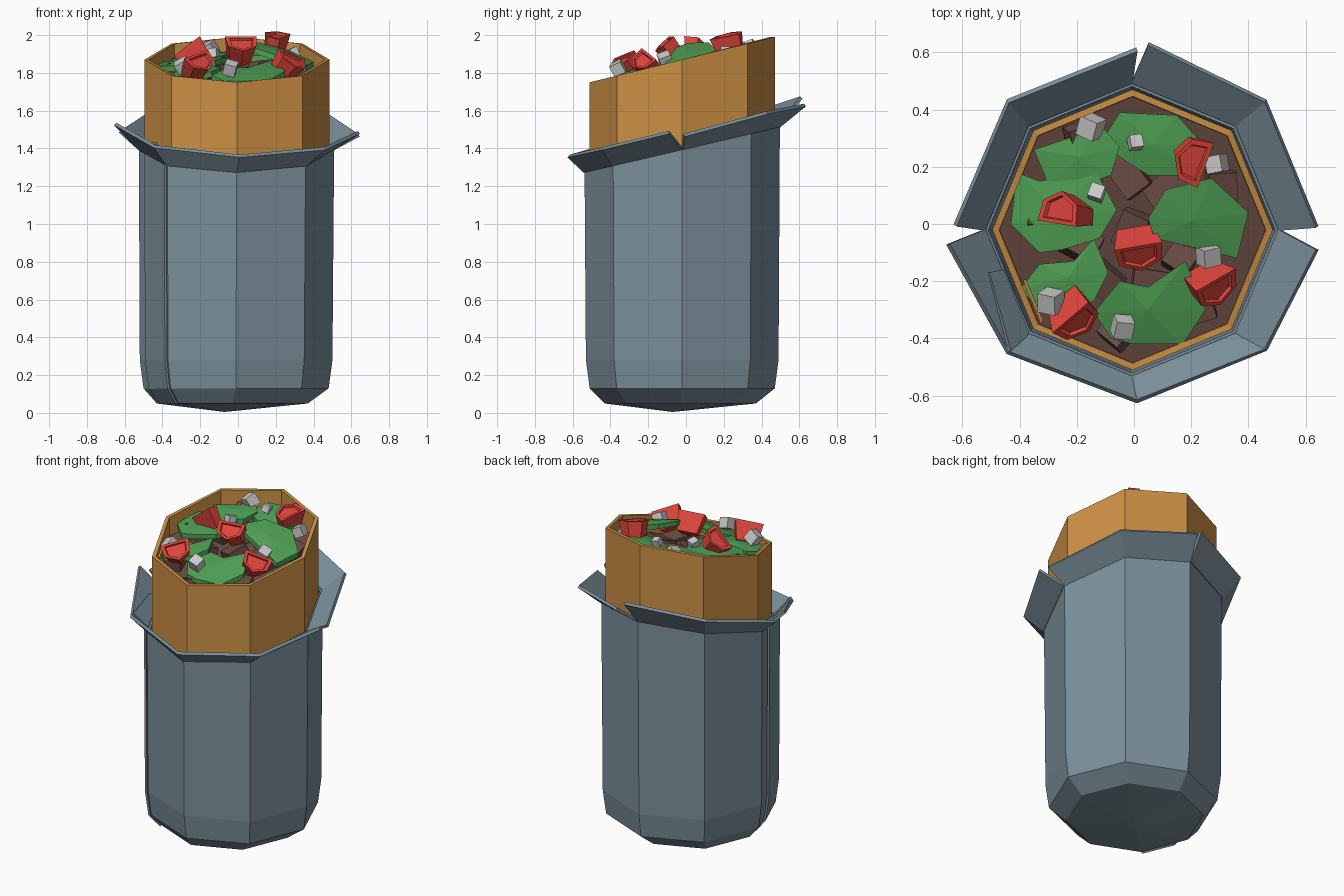
import bpy, bmesh, random
from math import sin, cos, pi, radians
from mathutils import Vector, Matrix, Euler

if "Cube" in bpy.data.objects:
    bpy.data.objects.remove(bpy.data.objects["Cube"])

random.seed(4)
CX, CY = -0.005, -0.02


def material(name, rgb):
    m = bpy.data.materials.new(name)
    m.diffuse_color = (*rgb, 1)
    m.use_nodes = True
    m.node_tree.nodes["Principled BSDF"].inputs["Base Color"].default_value = m.diffuse_color
    return m


PAPER = material("paper", (0.20, 0.28, 0.33))
BREAD = material("bread", (0.61, 0.28, 0.06))
MEAT = material("meat", (0.14, 0.07, 0.055))
GREEN = material("green", (0.08, 0.36, 0.09))
RED = material("red", (0.75, 0.06, 0.045))
WHITE = material("white", (0.55, 0.55, 0.55))


def build(name, verts, faces, mat, thickness=0, offset=-1):
    me = bpy.data.meshes.new(name)
    me.from_pydata([tuple(v) for v in verts], [], faces)
    bm = bmesh.new()
    bm.from_mesh(me)
    bmesh.ops.recalc_face_normals(bm, faces=bm.faces)
    bm.to_mesh(me)
    bm.free()
    me.materials.append(mat)
    ob = bpy.data.objects.new(name, me)
    bpy.context.collection.objects.link(ob)
    if thickness:
        s = ob.modifiers.new("thickness", 'SOLIDIFY')
        s.thickness, s.offset, s.use_even_offset = thickness, offset, True
    return ob


def ring(r, height, cx=CX, cy=CY):
    """Octagon whose height is a function of y."""
    pts = [(cx + r * cos(i * pi / 4), cy + r * sin(i * pi / 4)) for i in range(8)]
    return [Vector((x, y, height(y))) for x, y in pts]


def loft(rings):
    n = len(rings[0])
    return [(k * n + i, k * n + (i + 1) % n, (k + 1) * n + (i + 1) % n, (k + 1) * n + i)
            for k in range(len(rings) - 1) for i in range(n)]


def strip(n):
    return [(i, i + 1, n + i + 1, n + i) for i in range(n - 1)]


def rim_z(y):
    return 1.875 + 0.245 * y


def paper_z(y):
    return 1.405 + 0.235 * y


# Paper sleeve: tapered octagon closed at the bottom, slanted top
rings = [ring(0.40, lambda y: 0.05, -0.03, -0.03), ring(0.49, lambda y: 0.13, -0.01),
         ring(0.51, lambda y: 0.28, -0.01), ring(0.517, paper_z, -0.008)]
verts = [v for r in rings for v in r] + [Vector((-0.07, -0.07, 0.005))]
faces = loft(rings) + [(i, (i + 1) % 8, 32) for i in range(8)]
build("paper_sleeve", verts, faces, PAPER, 0.015)

# Overlapping seam of the paper at the front left
a, b = [], []
for r in rings:
    out = Vector((cos(pi * 1.125), sin(pi * 1.125), 0)) * 0.012
    a.append(r[5] + out)
    b.append(r[5].lerp(r[4], 0.7) + out)
build("paper_seam", a + b, strip(4), PAPER, 0.012, 0)

# Folded-out paper flaps
top = rings[-1]
flaps = {
    "front_flap": (4, [(-0.65, -0.07, 1.53), (-0.44, -0.45, 1.41), (0.01, -0.62, 1.36),
                       (0.46, -0.44, 1.40), (0.64, -0.09, 1.485)]),
    "back_right_flap": (0, [(0.64, -0.01, 1.47), (0.46, 0.43, 1.59), (0.05, 0.63, 1.63)]),
    "back_left_flap": (2, [(0.01, 0.61, 1.67), (-0.44, 0.43, 1.61), (-0.625, -0.005, 1.49)]),
}
for name, (start, outer) in flaps.items():
    n = len(outer)
    inner = [top[(start + i) % 8] for i in range(n)]
    build(name, inner + outer, strip(n), PAPER, 0.018, 0)
build("seam_flap", [(-0.51, -0.17, 1.43), (-0.435, -0.445, 1.425),
                    (-0.37, -0.385, 1.33), (-0.46, -0.16, 1.39)], [(0, 1, 2, 3)], PAPER, 0.015, 0)

# Flatbread tube
rings = [ring(0.46, lambda y: 0.3), ring(0.49, lambda y: 1.2), ring(0.49, rim_z)]
build("flatbread", [v for r in rings for v in r], loft(rings), BREAD, 0.022)
edge = [rings[2][5].lerp(rings[2][4], t) * 1 for t in (0.02, 0.45)]
edge = [Vector((p.x + 0.033, p.y + 0.016, p.z - 0.01)) for p in edge]
build("flatbread_inner_end", edge + [p - Vector((0, 0, 0.2)) for p in edge],
      [(0, 1, 3, 2)], BREAD, 0.012, 0)

# Meat filling: slanted base and rough chunks
build("meat_base", ring(0.465, lambda y: rim_z(y) - 0.12), [tuple(range(8))], MEAT)
spots = [(0, 0, 0)] + [(0.2 + 0.14 * (i % 2), i * 2 * pi / 15, i) for i in range(15)]
bm = bmesh.new()
for r, ang, i in spots:
    x, y = CX + r * cos(ang), CY + r * sin(ang)
    rot = Euler((random.uniform(-.4, .4), random.uniform(-.4, .4), random.uniform(0, 3)))
    mat = (Matrix.Translation((x, y, rim_z(y) - 0.10)) @ rot.to_matrix().to_4x4()
           @ Matrix.Diagonal((random.uniform(.12, .17), .10, .07, 1)))
    bmesh.ops.create_cube(bm, size=1, matrix=mat)
me = bpy.data.meshes.new("meat_chunks")
bm.to_mesh(me)
bm.free()
me.materials.append(MEAT)
bpy.context.collection.objects.link(bpy.data.objects.new("meat_chunks", me))


# Lettuce leaves: thick ragged polygons; values are centre height, x slope, y slope
def leaf(name, outline, zc, sx, sy):
    n = len(outline)
    cx, cy = sum(p[0] for p in outline) / n, sum(p[1] for p in outline) / n
    up = [Vector((x, y, zc + sx * (x - cx) + sy * (y - cy))) for x, y in outline]
    down = [p - Vector((0, 0, 0.03)) for p in up]
    verts = up + down + [Vector((cx, cy, zc + 0.012)), Vector((cx, cy, zc - 0.03))]
    faces = []
    for i in range(n):
        j = (i + 1) % n
        faces += [(i, j, 2 * n), (i, j, n + j, n + i), (n + i, n + j, 2 * n + 1)]
    build(name, verts, faces, GREEN)


leaf("lettuce_back_left", [(-.35, .26), (-.2, .31), (-.13, .36), (-.05, .27), (-.08, .17),
                           (-.2, .13), (-.3, .14)], 1.89, 0.1, 0.15)
leaf("lettuce_back", [(-.1, .31), (-.05, .39), (.15, .38), (.24, .28), (.22, .17),
                      (.05, .17), (-.06, .24)], 1.91, 0.1, 0.2)
leaf("lettuce_left", [(-.41, .18), (-.33, .15), (-.13, .18), (-.06, .05), (-.12, -.05),
                      (-.25, -.09), (-.33, -.1), (-.43, 0)], 1.86, 0.12, 0.1)
leaf("lettuce_right", [(.05, .02), (.11, .12), (.27, .16), (.40, .04), (.36, -.12),
                       (.2, -.08), (.07, -.05)], 1.91, -0.3, 0.2)
leaf("lettuce_front_left", [(-.4, -.23), (-.33, -.14), (-.21, -.13), (-.14, -.05), (-.09, -.17),
                            (-.14, -.27), (-.3, -.32)], 1.81, 0.1, 0.15)
leaf("lettuce_front", [(-.14, -.31), (-.05, -.2), (.05, -.22), (.18, -.13), (.25, -.3),
                       (.17, -.42), (0, -.42), (-.08, -.4)], 1.80, 0.05, 0.35)


# Tomato wedges: five-sided blocks with a recessed face
def tomato(name, loc, normal, spin):
    prof = [(-.085, -.055), (.085, -.055), (.075, .02), (0, .06), (-.075, .02)]
    levels = [(0.75, -0.06), (1, 0.06), (0.75, 0.06), (0.68, 0.048)]
    rings = [[Vector((x * s, y * s, z)) for x, y in prof] for s, z in levels]
    faces = loft(rings) + [(0, 1, 2, 3, 4), (15, 16, 17, 18, 19)]
    ob = build(name, [v for r in rings for v in r], faces, RED)
    q = Vector(normal).to_track_quat('Z', 'Y').to_matrix().to_4x4()
    ob.matrix_world = Matrix.Translation(loc) @ q @ Matrix.Rotation(radians(spin), 4, 'Z')


tomato("tomato_back", (.19, .235, 1.945), (.15, -.25, 1), 40)
tomato("tomato_left", (-.225, .05, 1.895), (-.6, .1, .8), 90)
tomato("tomato_middle", (.015, -.08, 1.91), (.1, -.6, .7), 180)
tomato("tomato_right", (.26, -.21, 1.825), (.5, -.4, .6), 150)
tomato("tomato_front", (-.21, -.31, 1.82), (.3, -.6, .6), 200)

# Onion cubes: x, y, z, size
cubes = [(-.15, .34, 1.925, .07), (.005, .285, 1.94, .045), (-.13, .11, 1.90, .05),
         (.29, .21, 1.90, .06), (.26, -.11, 1.87, .065), (-.29, -.27, 1.835, .07),
         (-.04, -.36, 1.825, .065)]
for i, (x, y, z, s) in enumerate(cubes):
    bpy.ops.mesh.primitive_cube_add(size=s, location=(x, y, z),
                                    rotation=[random.uniform(-.5, .5) for _ in range(3)])
    ob = bpy.context.object
    ob.name = f"onion_cube_{i + 1}"
    ob.data.materials.append(WHITE)
